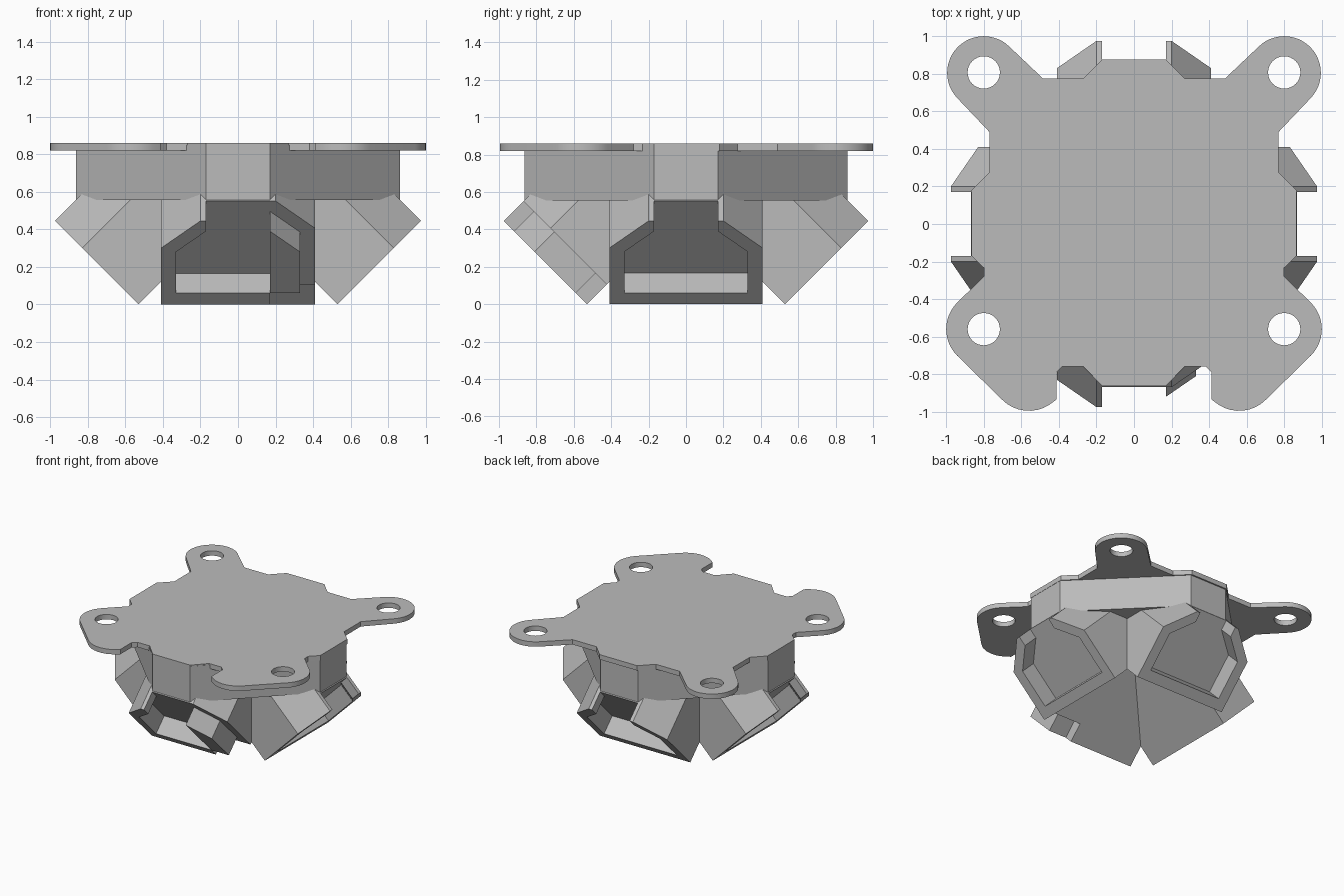
import bpy, bmesh
from math import radians, cos, sin
from mathutils import Matrix

cube = bpy.data.objects.get("Cube")
if cube:
    bpy.data.objects.remove(cube, do_unlink=True)

# One plain grey for the whole bracket
grey = bpy.data.materials.new("plain_grey")
grey.use_nodes = True
colour = (0.5, 0.5, 0.5, 1)
grey.diffuse_color = colour
grey.node_tree.nodes["Principled BSDF"].inputs["Base Color"].default_value = colour

TOP, PLATE, UNDER = 0.86, 0.82, 0.555   # heights of hub and plate
REACH, DEPTH = 0.53, 0.106              # socket mouth offset and pocket depth


def loft(name, start, end, turn=0, cap_end=True):
    """Solid between two matching outlines, turned about z."""
    bm = bmesh.new()
    a = [bm.verts.new(p) for p in start]
    b = [bm.verts.new(p) for p in end]
    bm.faces.new(a)
    if cap_end:
        bm.faces.new(b)
    for i in range(len(a)):
        j = (i + 1) % len(a)
        bm.faces.new((a[i], a[j], b[j], b[i]))
    bmesh.ops.recalc_face_normals(bm, faces=bm.faces)
    bm.transform(Matrix.Rotation(radians(turn), 4, 'Z'))
    mesh = bpy.data.meshes.new(name)
    bm.to_mesh(mesh)
    bm.free()
    mesh.materials.append(grey)
    obj = bpy.data.objects.new(name, mesh)
    bpy.context.collection.objects.link(obj)
    return obj


def slide(u, h, t):
    """Point of the socket mouth at height h, pushed inward and up by t."""
    return (u, -(REACH + h - t), h + t)


def mirrored(half):
    return half + [(-x, y) for x, y in reversed(half)]


def arc(cx, cy, r, a0, a1, n=14):
    angles = [radians(a0 + (a1 - a0) * i / n) for i in range(n + 1)]
    return [(cx + r * cos(a), cy + r * sin(a)) for a in angles]


# Octagonal hub
octagon = mirrored([(0.17, -0.863), (0.863, -0.17), (0.863, 0.17), (0.17, 0.863)])
loft("hub", [(x, y, UNDER) for x, y in octagon], [(x, y, TOP - 0.01) for x, y in octagon])

# Four sockets, each tilted outward and down at 45 degrees
outer = [(0.41, 0), (0.41, 0.3), (0.2, 0.445)]
inner = [(0.17, 0.39), (0.33, 0.28), (0.33, 0.06)]
arm = outer + [(0.17, 0.445)] + inner
left_arm = [(-u, h) for u, h in reversed(arm)]
core = mirrored(outer)

for side, turn in (("front", 0), ("right", 90), ("back", 180), ("left", 270)):
    loft(side + "_socket", [slide(u, h, DEPTH) for u, h in core],
         [slide(u, h, min(REACH + h, 0.8 - h)) for u, h in core], turn)
    # The front rim stops short, with a raised block beside it
    rim = left_arm + (arm if side != "front" else [(0.17, 0), (0.17, 0.06)][::1])
    if side != "front":
        rim = arm + left_arm
    else:
        rim = [(0.17, 0), (0.17, 0.06)] + left_arm
    loft(side + "_socket_rim", [slide(u, h, 0) for u, h in rim],
         [slide(u, h, DEPTH) for u, h in rim], turn, False)

block = inner + [(0.17, 0.06)]
loft("front_socket_block", [slide(u, h, 0) for u, h in block],
     [slide(u, h, DEPTH) for u, h in block], 0, False)

# Mounting plate with four rounded ears and screw holes
half = [(0.17, -0.863), (0.27, -0.758), (0.38, -0.758), (0.413, -0.79), (0.413, -0.935)]
half += arc(0.56, -0.795, 0.2, 225 + 12, 315, 8)
half += arc(0.8, -0.56, 0.2, -45, 45)
half += [(0.8, -0.28), (0.8, -0.233), (0.865, -0.17), (0.865, 0.18), (0.77, 0.275), (0.77, 0.49)]
half += arc(0.8, 0.805, 0.195, -45, 135, 24)
half += [(0.485, 0.775), (0.27, 0.775), (0.17, 0.875)]
# keep the lower ear's first arc on the outside of its notch
half = [p for p in half if not (p[1] < -0.95 and p[0] < 0.413)]

curve = bpy.data.curves.new("mounting_plate", 'CURVE')
curve.dimensions = '2D'
curve.fill_mode = 'BOTH'
curve.extrude = (TOP - PLATE) / 2
holes = [arc(x, y, 0.086, 0, 348.75, 31) for x in (-0.8, 0.8) for y in (-0.56, 0.807)]
for outline in [mirrored(half)] + holes:
    spline = curve.splines.new('POLY')
    spline.points.add(len(outline) - 1)
    for point, (x, y) in zip(spline.points, outline):
        point.co = (x, y, 0, 1)
    spline.use_cyclic_u = True
curve.materials.append(grey)
plate = bpy.data.objects.new("mounting_plate", curve)
plate.location.z = (TOP + PLATE) / 2
bpy.context.collection.objects.link(plate)
for obj in bpy.context.selected_objects:
    obj.select_set(False)
plate.select_set(True)
bpy.context.view_layer.objects.active = plate
bpy.ops.object.convert(target='MESH')
bpy.ops.object.shade_smooth_by_angle(angle=radians(30))
